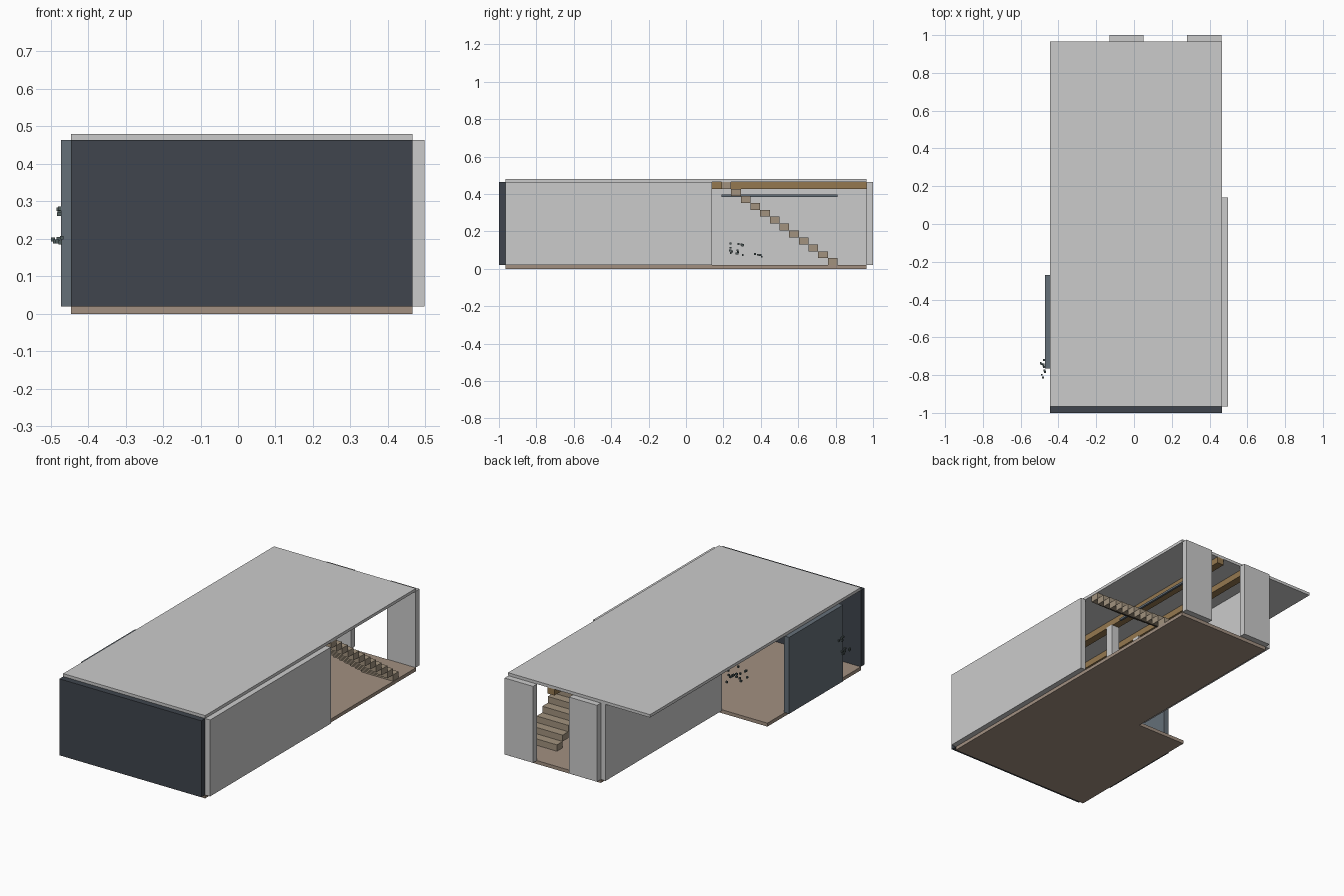
import bpy, random

if "Cube" in bpy.data.objects:
    bpy.data.objects.remove(bpy.data.objects["Cube"])

random.seed(4)


def material(name, r, g, b):
    m = bpy.data.materials.new(name)
    m.diffuse_color = (r, g, b, 1)
    m.use_nodes = True
    m.node_tree.nodes["Principled BSDF"].inputs["Base Color"].default_value = m.diffuse_color
    return m


DARK = material("dark_cladding", 0.05, 0.06, 0.075)
SLATE = material("slate", 0.13, 0.16, 0.19)
TAN = material("floor_tan", 0.36, 0.28, 0.22)
STEP = material("step_wood", 0.36, 0.29, 0.21)
WOOD = material("beam_wood", 0.30, 0.19, 0.08)
LEAF = material("leaf", 0.08, 0.11, 0.11)


def box(name, x, y, z, mat=None):
    """Box from (min, max) ranges on each axis."""
    lo, hi = zip(x, y, z)
    verts = [(a, b, c) for a in x for b in y for c in z]
    faces = [(0, 1, 3, 2), (4, 6, 7, 5), (0, 4, 5, 1),
             (2, 3, 7, 6), (0, 2, 6, 4), (1, 5, 7, 3)]
    mesh = bpy.data.meshes.new(name)
    mesh.from_pydata(verts, [], faces)
    ob = bpy.data.objects.new(name, mesh)
    bpy.context.collection.objects.link(ob)
    if mat:
        mesh.materials.append(mat)
    return ob


WALL = (0.02, 0.463)

# L-shaped floor and full roof slab
box("main_floor", (-0.13, 0.465), (-0.965, 0.965), (0, 0.02), TAN)
box("side_floor", (-0.445, -0.13), (-0.965, -0.11), (0, 0.02), TAN)
box("roof", (-0.445, 0.465), (-0.965, 0.965), (0.463, 0.48))

# Outer walls
box("front_wall", (-0.445, 0.465), (-1.0, -0.965), WALL, DARK)
box("right_wall", (0.465, 0.497), (-0.965, 0.14), WALL)
box("left_back_wall", (-0.16, -0.13), (-0.1, 0.965), WALL)
box("left_front_wall", (-0.472, -0.44), (-0.765, -0.27), WALL, SLATE)
box("back_wall_left", (-0.13, 0.05), (0.965, 1.0), WALL)
box("back_wall_right", (0.28, 0.463), (0.965, 1.0), WALL)

# Ceiling beams, each carried by a post
for i, x in enumerate((0.0, 0.19)):
    box(f"ceiling_beam_{i + 1}", (x - 0.022, x + 0.022), (-0.965, 0.965), (0.427, 0.463), WOOD)
    box(f"post_{i + 1}", (x - 0.025, x + 0.025), (0.02, 0.07), (0.02, 0.43))

# Straight stair of separate treads, with a level rail
N, RUN, RISE = 12, 0.62 / 12, 0.0369
for i in range(N):
    y = 0.81 - i * RUN
    z = 0.02 + i * RISE
    box(f"stair_step_{i + 1}", (0.26, 0.463), (y - RUN, y), (z, z + RISE), STEP)
box("stair_rail", (0.25, 0.262), (0.19, 0.81), (0.385, 0.397), SLATE)


# Scattered leaf bits of the plants
def leaves(name, count, xr, yr, zr):
    for i in range(count):
        c = [random.uniform(*r) for r in (xr, yr, zr)]
        box(f"{name}_{i + 1}", *[(v - 0.005, v + 0.005) for v in c], LEAF)


leaves("stair_plant_leaf", 16, (0.24, 0.33), (0.23, 0.32), (0.07, 0.14))
leaves("hall_plant_leaf", 6, (0.24, 0.3), (0.36, 0.41), (0.06, 0.105))
leaves("room_plant_leaf", 16, (-0.15, -0.05), (-0.36, -0.26), (0.1, 0.17))
leaves("outside_leaf_high", 4, (-0.48, -0.47), (-0.77, -0.72), (0.265, 0.283))
leaves("outside_leaf_low", 7, (-0.495, -0.47), (-0.82, -0.73), (0.19, 0.204))
